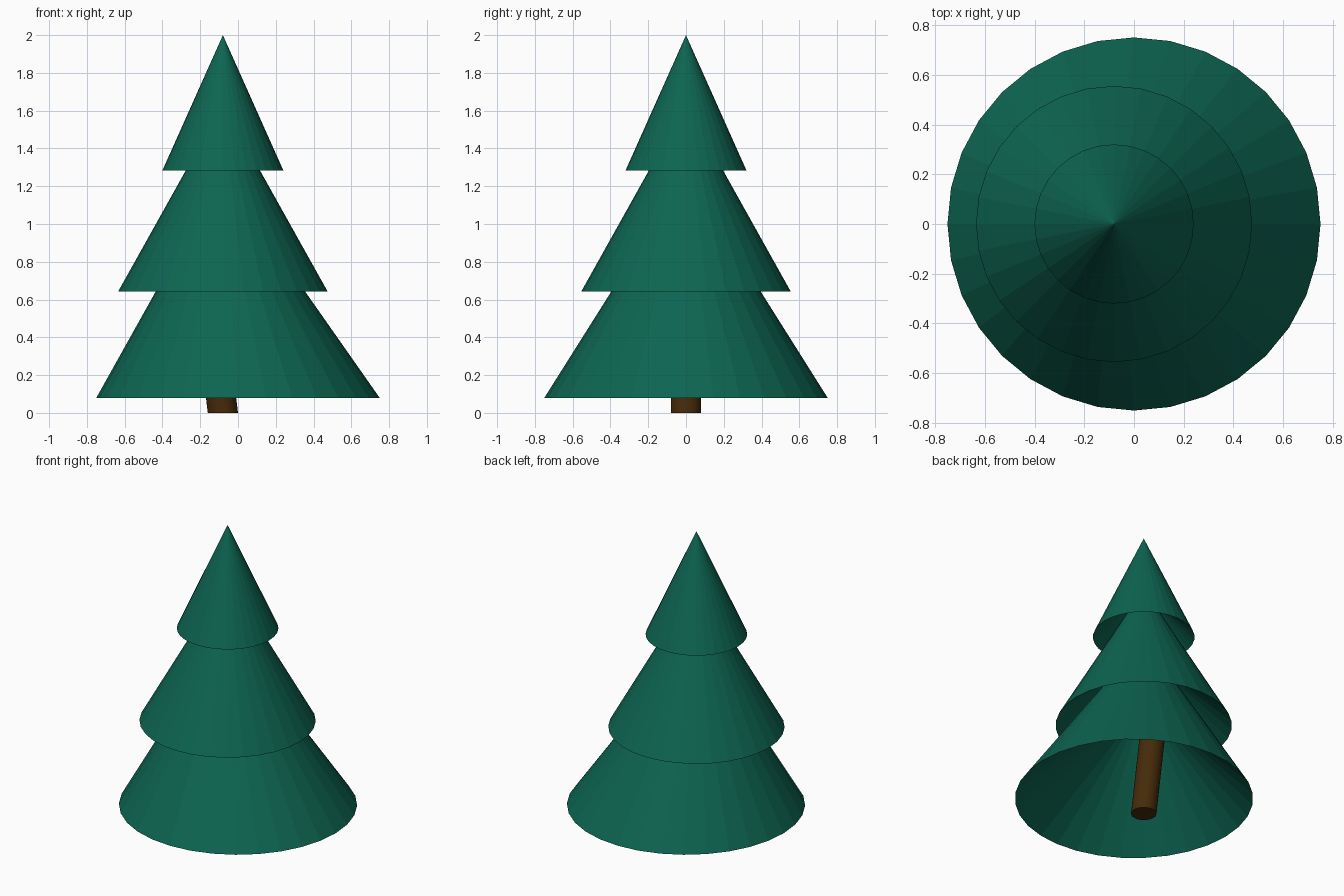
import bpy, bmesh
from math import cos, sin, tau

if "Cube" in bpy.data.objects:
    bpy.data.objects.remove(bpy.data.objects["Cube"])

SIDES = 32


def material(name, color):
    mat = bpy.data.materials.new(name)
    mat.diffuse_color = color
    mat.use_nodes = True
    mat.node_tree.nodes["Principled BSDF"].inputs["Base Color"].default_value = mat.diffuse_color
    return mat


def ring(bm, x, z, radius, sides):
    return [bm.verts.new((x + radius * cos(tau * i / sides),
                          radius * sin(tau * i / sides), z)) for i in range(sides)]


def finish(bm, name, mat):
    mesh = bpy.data.meshes.new(name)
    bm.to_mesh(mesh)
    bm.free()
    mesh.materials.append(mat)
    bpy.context.collection.objects.link(bpy.data.objects.new(name, mesh))


def hollow_cone(name, x, z, radius, tip_x, tip_z, hollow_z, mat):
    bm = bmesh.new()
    base = ring(bm, x, z, radius, SIDES)
    tip = bm.verts.new((tip_x, 0, tip_z))
    hollow = bm.verts.new((tip_x, 0, hollow_z))
    for i in range(SIDES):
        j = (i + 1) % SIDES
        bm.faces.new((base[i], base[j], tip))
        bm.faces.new((base[j], base[i], hollow))
    finish(bm, name, mat)


def leaning_post(name, x, top_x, top_z, radius, mat):
    bm = bmesh.new()
    low = ring(bm, x, 0, radius, SIDES)
    high = ring(bm, top_x, top_z, radius, SIDES)
    for i in range(SIDES):
        j = (i + 1) % SIDES
        bm.faces.new((low[i], low[j], high[j], high[i]))
    bm.faces.new(low[::-1])
    bm.faces.new(high)
    finish(bm, name, mat)


green = material("foliage_green", (0.004, 0.13, 0.083, 1))
brown = material("bark_brown", (0.06, 0.024, 0.003, 1))

# Three foliage tiers with recessed undersides, the lowest one skewed towards -x
hollow_cone("lower_foliage", 0, 0.08, 0.75, -0.085, 1.27, 0.8, green)
hollow_cone("middle_foliage", -0.08, 0.642, 0.555, -0.08, 1.635, 1.15, green)
hollow_cone("upper_foliage", -0.08, 1.284, 0.32, -0.08, 2.0, 1.6, green)

# Trunk leaning slightly towards -x, ending inside the foliage
leaning_post("trunk", -0.08, -0.17, 0.75, 0.08, brown)
